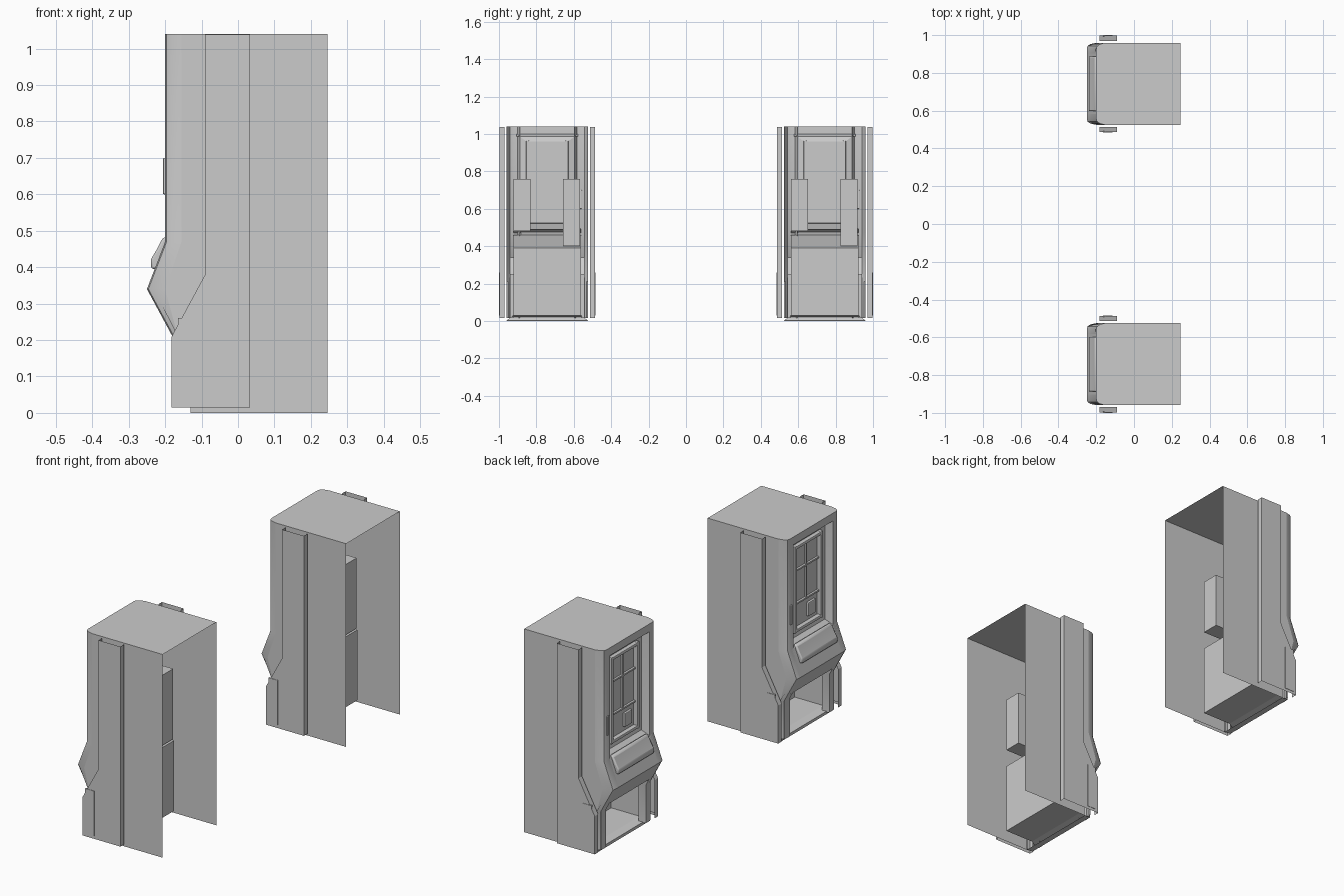
import bpy, bmesh, math

if "Cube" in bpy.data.objects:
    bpy.data.objects.remove(bpy.data.objects["Cube"])

CENTRES = (-0.742, 0.742)


def add(name, verts, faces, smooth=False, bevel=0):
    """One mesh, placed once per cabinet."""
    me = bpy.data.meshes.new(name)
    bm = bmesh.new()
    vs = [bm.verts.new(v) for v in verts]
    for f in faces:
        bm.faces.new([vs[i] for i in f])
    bmesh.ops.recalc_face_normals(bm, faces=bm.faces[:])
    bm.to_mesh(me)
    bm.free()
    for i, y in enumerate(CENTRES):
        ob = bpy.data.objects.new(f"{name}_{i + 1}", me)
        bpy.context.collection.objects.link(ob)
        ob.location.y = y
        if bevel:
            m = ob.modifiers.new("bevel", 'BEVEL')
            m.width, m.segments = bevel, 2
        if smooth and i == 0:
            bpy.ops.object.select_all(action='DESELECT')
            ob.select_set(True)
            bpy.context.view_layer.objects.active = ob
            bpy.ops.object.shade_smooth_by_angle(angle=math.radians(35))


def loft(name, rows, **kw):
    """Sheet through rows of equal point count."""
    n = len(rows[0])
    faces = [(r * n + i, r * n + i + 1, (r + 1) * n + i + 1, (r + 1) * n + i)
             for r in range(len(rows) - 1) for i in range(n - 1)]
    add(name, [p for r in rows for p in r], faces, **kw)


def sheet(name, path, w0, w1=None, **kw):
    """Strip following an x-z path across the width."""
    w1 = -w0 if w1 is None else w1
    loft(name, [[(x, w0, z), (x, w1, z)] for x, z in path], **kw)


def prism(name, path, y0, y1, **kw):
    n = len(path)
    v = [(x, y, z) for y in (y0, y1) for x, z in path]
    f = [(i, (i + 1) % n, n + (i + 1) % n, n + i) for i in range(n)]
    add(name, v, f + [tuple(range(n)), tuple(range(n, 2 * n))], **kw)


def box(name, x0, x1, y0, y1, z0, z1, **kw):
    prism(name, [(x0, z0), (x1, z0), (x1, z1), (x0, z1)], y0, y1, **kw)


# Cabinet sides: back edge, wall, rounded front corner, front frame, recess edge
levels = [(1.04, -.155, -.20, .165, .168), (.47, -.155, -.20, .165, .168),
          (.34, -.20, -.25, .225, .22), (.21, -.165, -.18, .165, .16),
          (.015, -.165, -.18, .165, .16)]
for s, side in ((-1, "left"), (1, "right")):
    rows = []
    for z, xc, xf, _, _ in levels:
        xi = -.165 if z > .4 else xf + .03
        rows.append([(xc, s * .217, z), (xf + .018, s * .21, z), (xf + .004, s * .2, z),
                     (xf, s * .185, z), (xf, s * .16, z), (xi, s * .145, z)])
    loft(f"front_frame_{side}", rows, smooth=True)
    add(f"cabinet_wall_{side}",
        [(x, s * .217, z) for x, z in [(.245, 0), (.245, 1.04), (-.155, 1.04), (-.155, .47),
                                       (-.20, .34), (-.165, .21), (-.13, .15), (-.13, 0)]],
        [tuple(range(8))])

    # Outer side panel with front and rear rims
    P = [(.033, .015), (.033, 1.038), (-.09, 1.038), (-.09, .38), (-.182, .21), (-.182, .015)]
    v = [(x, s * .256, z) for x, z in P] + [(x, s * .228, z) for x, z in P]
    add(f"side_panel_{side}", v, [tuple(range(6)), (0, 1, 7, 6), (2, 3, 9, 8),
                                  (3, 4, 10, 9), (4, 5, 11, 10)])
    box(f"side_lamp_{side}", -.165, -.115, s * .25, s * .258, .03, .26)
    # Inner edge of the chute opening
    box(f"chute_post_{side}", -.178, -.155, s * .18, s * .2, .015, .25)

# Roof with clipped front corners
roof = [(.245, .217), (-.155, .217), (-.182, .21), (-.196, .2), (-.2, .185)]
roof = roof + [(x, -y) for x, y in reversed(roof)]
add("roof", [(x, y, 1.04) for x, y in roof], [tuple(range(10))])

# Recessed front: header, sloped rim and fascia around the window
sheet("front_header", [(-.2, 1.04), (-.2, 1.0), (-.165, .985)], .165)
W = [(.145, .985, .49), (.105, .955, .53)]
ring = [(-.165 if k == 0 else -.155, y, z) for k, (w, t, b) in enumerate(W)
        for y, z in ((w, t), (w, b), (-w, b), (-w, t))]
add("front_fascia", ring, [(i, (i + 1) % 4, 4 + (i + 1) % 4, 4 + i) for i in range(4)])
box("window", -.155, -.145, -.105, .105, .53, .955)

# Raised window frame, bars and small service plate
for y in (-.105, .105):
    box("window_stile", -.178, -.153, y - .008, y + .008, .52, .965, bevel=.004)
for z in (.53, .955):
    box("window_rail", -.178, -.153, -.113, .113, z - .008, z + .008, bevel=.004)
for z in (.66, .83):
    box("window_bar", -.166, -.153, -.1, .1, z - .004, z + .004)
box("window_mullion", -.164, -.153, -.004, .004, .66, .95)
box("service_plate", -.168, -.153, -.07, -.01, .56, .63, bevel=.004)
box("door_pull", -.206, -.195, .172, .186, .60, .70, bevel=.003)

# Ledge: slopes out to the nose and back in above the chute opening
sheet("ledge", [(-.165, .495), (-.2, .47), (-.25, .34), (-.2, .245), (-.17, .27)], .18)
prism("ledge_pad", [(-.19, .485), (-.207, .48), (-.222, .45), (-.24, .42), (-.238, .395),
                    (-.215, .395)], -.145, .145, bevel=.006, smooth=True)

# Chute compartment, open at the front
sheet("chute_back", [(-.19, .46), (.03, .39), (.03, .03), (-.13, .03)], .18)
for s in (-1, 1):
    add("chute_side", [(x, s * .18, z) for x, z in [(.03, .39), (.03, .03), (-.165, .03),
                                                    (-.165, .3), (-.19, .455)]], [(0, 1, 2, 3, 4)])
loft("chute_lip", [[(-.13, -.18, .03), (-.13, .18, .03)],
                   [(-.168, -.195, .02), (-.168, .195, .02)],
                   [(-.165, -.217, .003), (-.165, .217, .003)],
                   [(-.13, -.217, 0), (-.13, .217, 0)]])

# Inner housings behind the fascia
box("inner_housing_a", -.15, .03, -.18, -.09, .48, .76)
box("inner_housing_b", -.15, .03, .085, .175, .40, .76)
